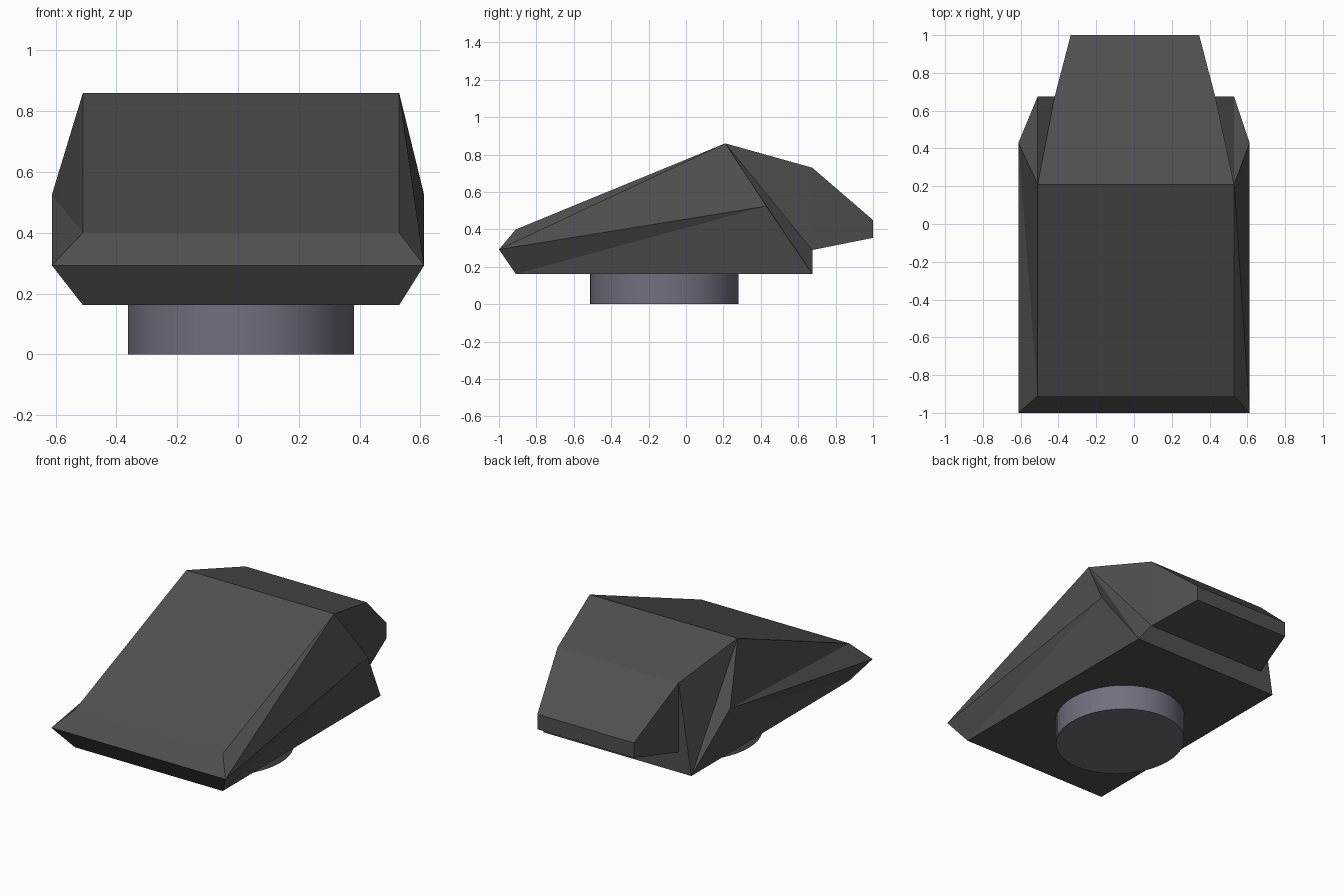
import bpy
import bmesh

cube = bpy.data.objects.get("Cube")
if cube:
    bpy.data.objects.remove(cube, do_unlink=True)


def make_material(name, rgb):
    mat = bpy.data.materials.new(name)
    mat.use_nodes = True
    mat.diffuse_color = (*rgb, 1)
    mat.node_tree.nodes["Principled BSDF"].inputs["Base Color"].default_value = (*rgb, 1)
    return mat


armour_grey = make_material("armour_grey", (0.08, 0.08, 0.08))
ring_grey = make_material("ring_violet_grey", (0.165, 0.16, 0.21))

# Corner points of one half: half width, y, z, sideways shift
points = {
    "ridge": (0.52, 0.21, 0.86, 0.01),
    "brow": (0.52, -0.91, 0.40, 0.01),
    "nose": (0.612, -1.0, 0.293, 0),
    "chin": (0.52, -0.91, 0.162, 0.01),
    "heel": (0.52, 0.675, 0.162, 0.01),
    "bustle_low": (0.425, 0.675, 0.29, 0.005),
    "tail_low": (0.34, 1.0, 0.355, 0.005),
    "tail_high": (0.34, 1.0, 0.45, 0.005),
    "bustle_high": (0.425, 0.675, 0.73, 0.005),
    "cheek": (0.612, 0.43, 0.525, 0),
}

# Closed outline joined across the width
outline = ["ridge", "brow", "nose", "chin", "heel",
           "bustle_low", "tail_low", "tail_high", "bustle_high"]

# Side facets shared by both halves
shared = [("nose", "chin", "cheek"), ("chin", "heel", "cheek"),
          ("ridge", "cheek", "heel"),
          ("bustle_high", "bustle_low", "tail_low", "tail_high")]
# Facets whose fold runs differently on each half
folds = {
    1: [("ridge", "brow", "nose"), ("ridge", "nose", "cheek"),
        ("ridge", "heel", "bustle_low"), ("ridge", "bustle_low", "bustle_high")],
    -1: [("ridge", "brow", "cheek"), ("brow", "nose", "cheek"),
         ("ridge", "heel", "bustle_high"), ("heel", "bustle_low", "bustle_high")],
}

# Turret body
bm = bmesh.new()
verts = {(side, name): bm.verts.new((side * w + shift, y, z))
         for name, (w, y, z, shift) in points.items() for side in (1, -1)}
for a, b in zip(outline, outline[1:] + outline[:1]):
    bm.faces.new([verts[1, a], verts[1, b], verts[-1, b], verts[-1, a]])
for side in (1, -1):
    for facet in shared + folds[side]:
        bm.faces.new([verts[side, name] for name in facet])
bmesh.ops.recalc_face_normals(bm, faces=bm.faces)
mesh = bpy.data.meshes.new("turret_body")
bm.to_mesh(mesh)
bm.free()
mesh.materials.append(armour_grey)
body = bpy.data.objects.new("turret_body", mesh)
bpy.context.collection.objects.link(body)

# Turret ring underneath
bpy.ops.mesh.primitive_cylinder_add(vertices=48, radius=1, depth=1,
                                    location=(0.01, -0.117, 0.0825))
ring = bpy.context.object
ring.name = "turret_ring"
ring.scale = (0.372, 0.397, 0.165)
bpy.ops.object.transform_apply(location=False, rotation=False, scale=True)
ring.data.materials.append(ring_grey)
bpy.ops.object.shade_smooth_by_angle()
